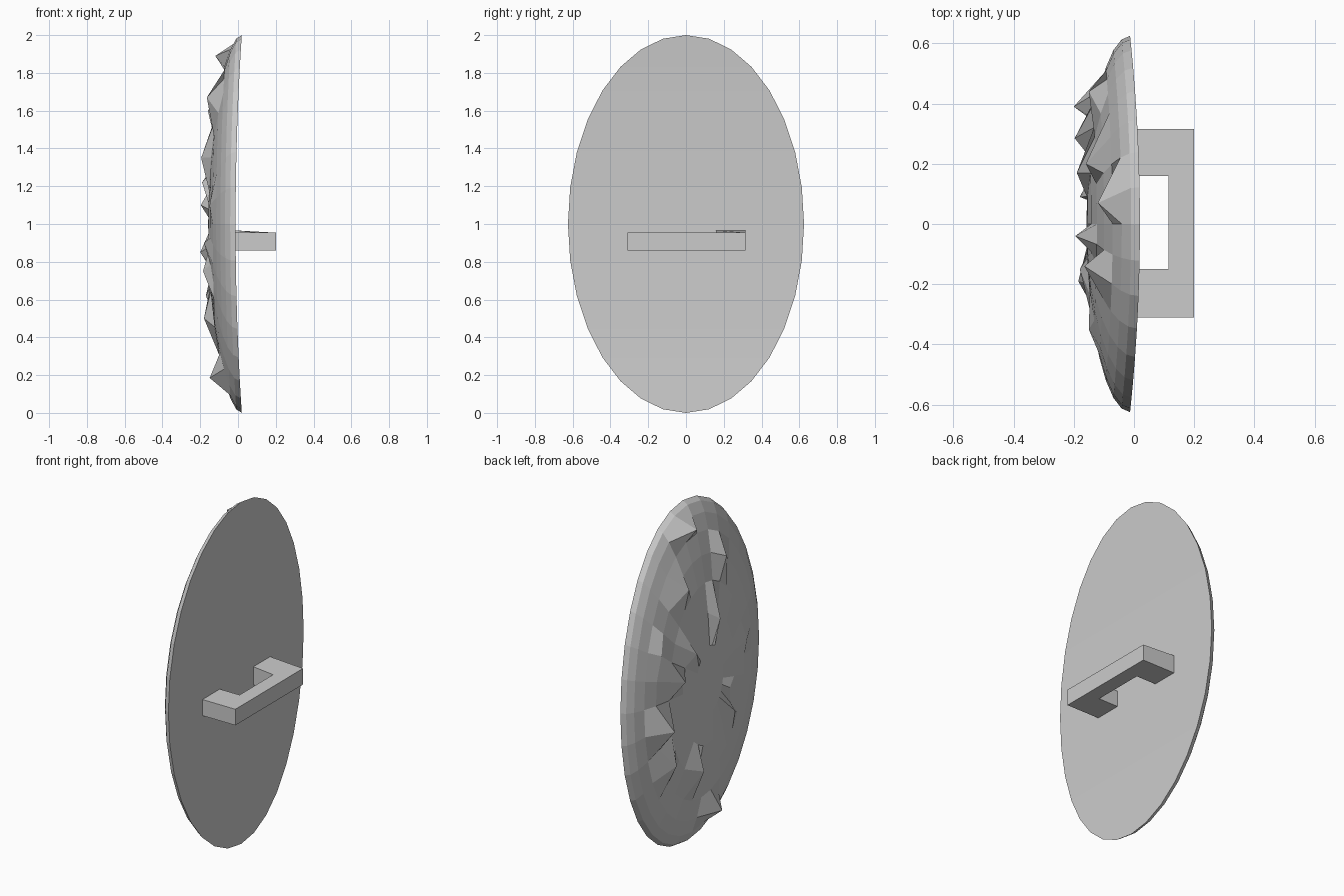
import bpy, bmesh, math
from mathutils import Vector

if "Cube" in bpy.data.objects:
    bpy.data.objects.remove(bpy.data.objects["Cube"])

SEG, RINGS = 32, 8
RY, RZ, DEPTH = 0.625, 1.0, 0.145


def finish(bm, name):
    bmesh.ops.recalc_face_normals(bm, faces=bm.faces[:])
    mesh = bpy.data.meshes.new(name)
    bm.to_mesh(mesh)
    bm.free()
    obj = bpy.data.objects.new(name, mesh)
    bpy.context.collection.objects.link(obj)
    return obj


def bend(dz):
    # Plate is bowed slightly along its height
    return -0.013 + 0.033 * dz * dz


# Shield: half of a flattened sphere with its pole towards -x
bm = bmesh.new()
rings = []
for k in range(1, RINGS + 1):
    t = k * math.pi / 2 / RINGS
    ring = []
    for i in range(SEG):
        a = i * math.tau / SEG
        y, dz = RY * math.sin(t) * math.sin(a), RZ * math.sin(t) * math.cos(a)
        ring.append(bm.verts.new((bend(dz) - DEPTH * math.cos(t), y, 1 + dz)))
    rings.append(ring)
pole = bm.verts.new((bend(0) - DEPTH, 0, 1))
for i in range(SEG):
    j = (i + 1) % SEG
    bm.faces.new((pole, rings[0][i], rings[0][j]))
    for a, b in zip(rings, rings[1:]):
        bm.faces.new((a[i], b[i], b[j], a[j]))

# Chipped, spiky front: pull the nearest dome vertex out to each (x, y, z)
spikes = [(-0.12, 0.07, 1.89), (-0.15, -0.12, 0.185), (-0.2, 0.39, 0.85),
          (-0.197, 0.285, 1.1), (-0.165, -0.14, 1.67), (-0.195, -0.04, 1.35),
          (-0.19, 0.17, 1.22), (-0.18, 0.09, 0.5), (-0.17, 0.33, 0.62),
          (-0.185, -0.19, 0.75), (-0.16, 0.2, 1.6), (-0.18, -0.15, 0.9),
          (-0.15, -0.35, 1.1), (-0.15, 0.44, 1.3)]
free = [v for r in rings[1:-1] for v in r]
for s in spikes:
    v = min(free, key=lambda q: (q.co.yz - Vector(s).yz).length)
    v.co = s
    free.remove(v)

# Flat back, filled in strips from side to side
rim = rings[-1]
for i in range(SEG // 2):
    strip = [rim[i], rim[i + 1], rim[-i - 1], rim[-i % SEG]]
    bm.faces.new(list(dict.fromkeys(strip)))
finish(bm, "shield_plate")

# Handle: U-shaped grip extruded upwards
profile = [(-0.013, -0.31), (0.2, -0.31), (0.2, 0.315), (-0.013, 0.315),
           (-0.013, 0.16), (0.115, 0.16), (0.115, -0.15), (-0.013, -0.15)]
bm = bmesh.new()
low = [bm.verts.new((x, y, 0.86)) for x, y in profile]
high = [bm.verts.new((x, y, 0.966 if x < 0 < y else 0.954)) for x, y in profile]
for i in range(8):
    j = (i + 1) % 8
    bm.faces.new((low[i], low[j], high[j], high[i]))
bm.faces.new(low)
bm.faces.new(high)
finish(bm, "handle")
